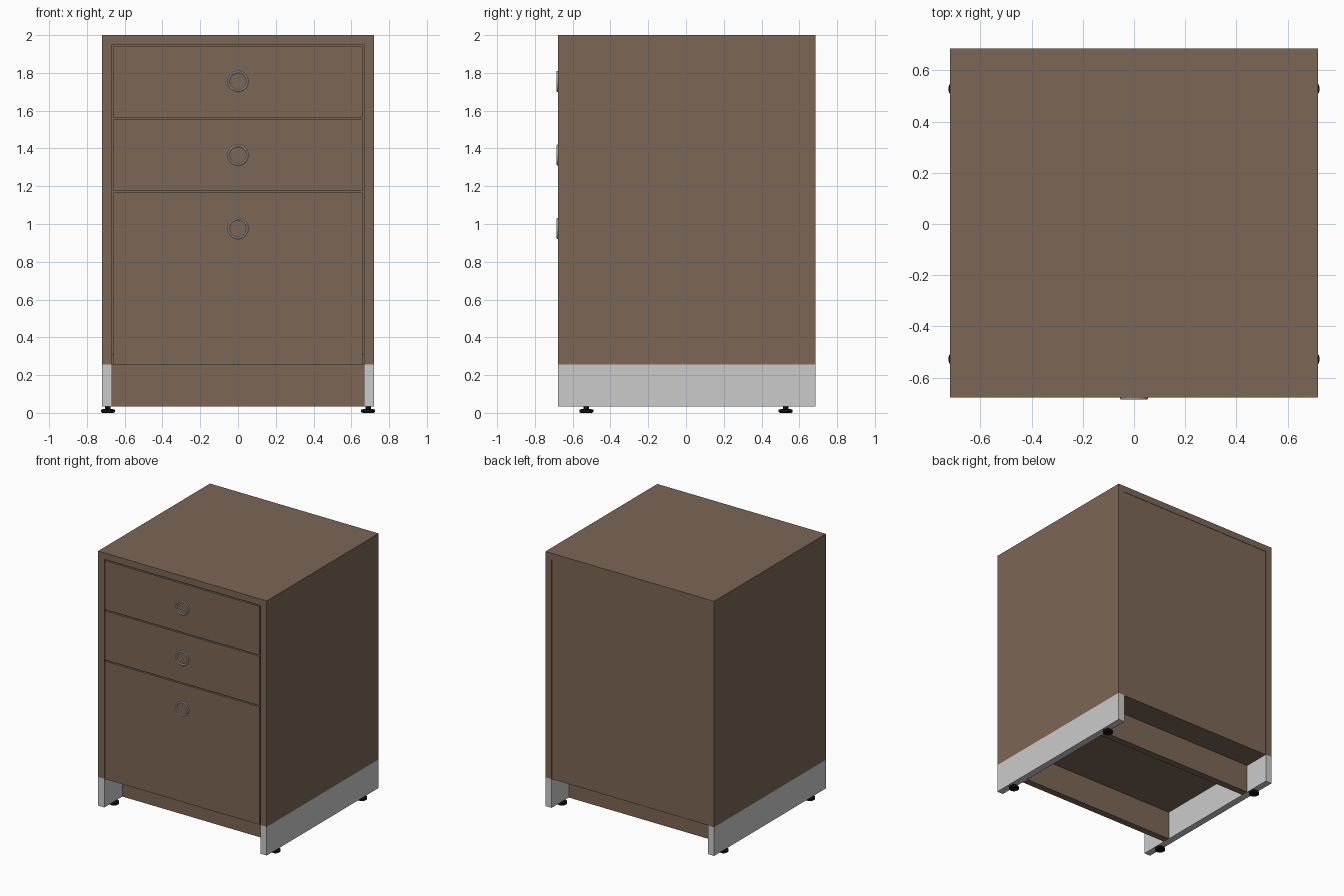
import bpy, bmesh
from math import pi, cos, sin

if "Cube" in bpy.data.objects:
    bpy.data.objects.remove(bpy.data.objects["Cube"])


def material(name, color):
    m = bpy.data.materials.new(name)
    m.diffuse_color = color
    m.use_nodes = True
    m.node_tree.nodes["Principled BSDF"].inputs["Base Color"].default_value = m.diffuse_color
    return m


BROWN = material("brown_wood", (0.2, 0.135, 0.092, 1))
BLACK = material("black_plastic", (0.006, 0.006, 0.006, 1))


def finish(name, bm, mat):
    bmesh.ops.recalc_face_normals(bm, faces=bm.faces)
    me = bpy.data.meshes.new(name)
    bm.to_mesh(me)
    bm.free()
    ob = bpy.data.objects.new(name, me)
    bpy.context.collection.objects.link(ob)
    if mat:
        me.materials.append(mat)
    return ob


def box(name, x, y, z, mat=None):
    """Box from (min, max) ranges on each axis."""
    bm = bmesh.new()
    bmesh.ops.create_cube(bm, size=1)
    for v in bm.verts:
        v.co = [r[0] if c < 0 else r[1] for c, r in zip(v.co, (x, y, z))]
    return finish(name, bm, mat)


def lathe(name, profile, n, mat, closed=False):
    """Revolve (radius, height) points around z; open profiles get end caps."""
    bm = bmesh.new()
    rings = [[bm.verts.new((r * cos(2 * pi * i / n), r * sin(2 * pi * i / n), h))
              for i in range(n)] for r, h in profile]
    pairs = list(zip(rings, rings[1:]))
    if closed:
        pairs.append((rings[-1], rings[0]))
    else:
        bm.faces.new(rings[0])
        bm.faces.new(rings[-1])
    for a, b in pairs:
        for i in range(n):
            j = (i + 1) % n
            bm.faces.new((a[i], a[j], b[j], b[i]))
    ob = finish(name, bm, mat)
    bpy.context.view_layer.objects.active = ob
    ob.select_set(True)
    bpy.ops.object.shade_smooth_by_angle(angle=pi / 5)
    ob.select_set(False)
    return ob


W, IN = 0.72, 0.667            # outer half width, inner half width
F, B = -0.678, 0.686           # front and back planes
Z0, Z1, ZT, TOP = 0.035, 0.256, 1.95, 2.0

# Carcass: sides on grey plinth rails, with levelling feet
foot_profile = [(0.03, 0), (0.037, 0.005), (0.037, 0.018), (0.015, 0.021), (0.015, 0.037)]
for side, s in (("left", -1), ("right", 1)):
    xr = sorted((s * IN, s * W))
    box(f"{side}_side", xr, (F, B), (Z1, ZT), BROWN)
    box(f"{side}_plinth_rail", xr, (F, B), (Z0, Z1))
    for end, y in (("front", -0.528), ("back", 0.528)):
        foot = lathe(f"{end}_{side}_foot", foot_profile, 16, BLACK)
        foot.location = (s * 0.689, y, 0)

box("top_panel", (-W, W), (F, B), (ZT, TOP), BROWN)
box("back_panel", (-IN, IN), (B - 0.056, B - 0.003), (Z1, ZT), BROWN)
box("bottom_panel", (-IN, IN), (F + 0.054, B - 0.056), (Z1, Z1 + 0.053), BROWN)

# Recessed kick boards
box("front_kick_board", (-IN, IN), (-0.457, -0.404), (Z0, Z1), BROWN)
box("back_kick_board", (-IN, IN), (0.424, 0.477), (Z0, Z1), BROWN)

# Drawer fronts with ring pulls
ring_profile = [(0.044, 0), (0.044, 0.005), (0.047, 0.008), (0.052, 0.008), (0.055, 0.005), (0.055, 0)]
drawers = [("upper", 1.564, 1.941, 1.755), ("middle", 1.175, 1.555, 1.365), ("lower", 0.256, 1.166, 0.976)]
for name, z0, z1, zk in drawers:
    box(f"{name}_drawer_front", (-IN + 0.008, IN - 0.008), (F, F + 0.053), (z0, z1), BROWN)
    ring = lathe(f"{name}_ring_pull", ring_profile, 48, None, closed=True)
    ring.rotation_euler = (pi / 2, 0, 0)
    ring.location = (0, F, zk)
